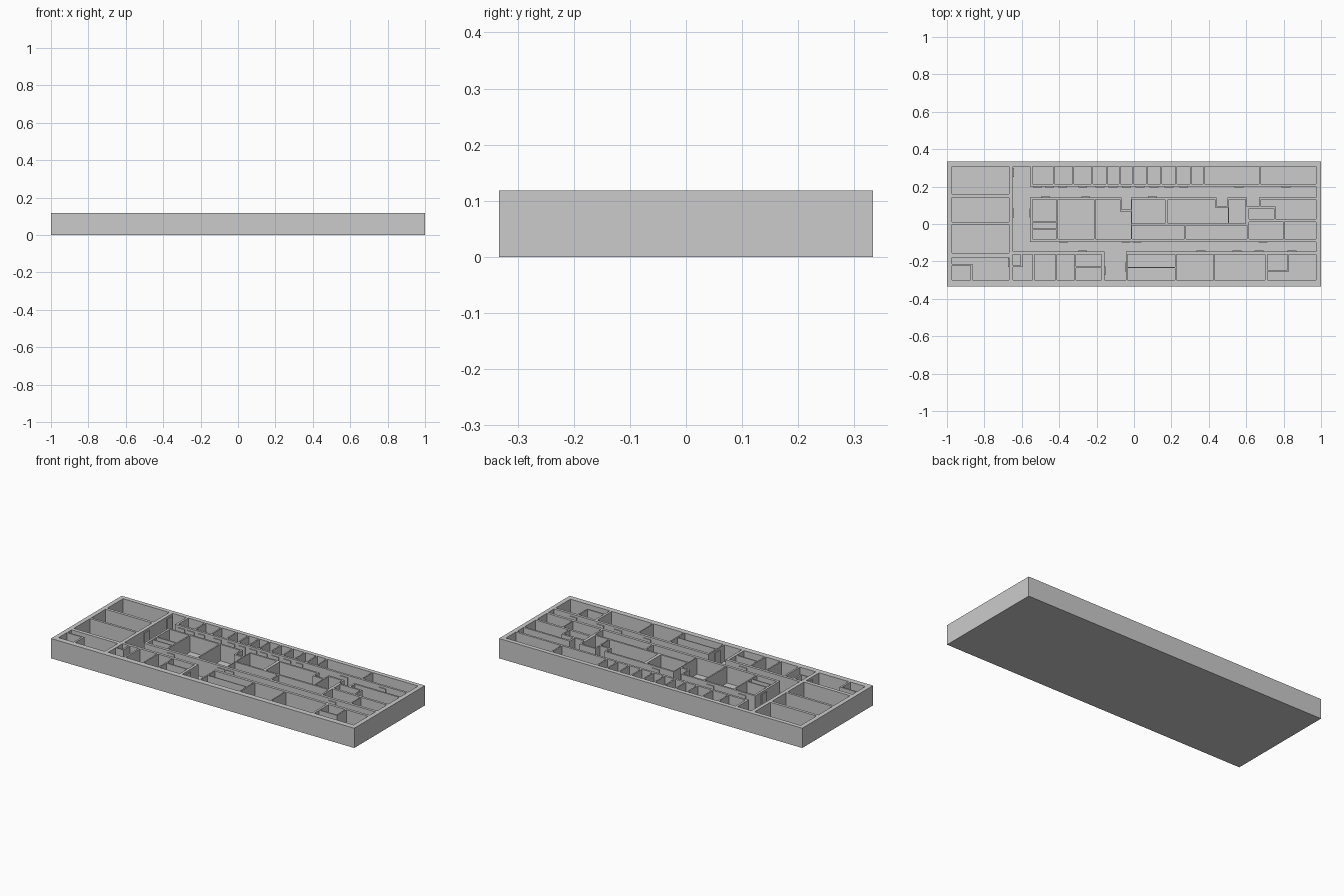
import bpy, bmesh

if "Cube" in bpy.data.objects:
    bpy.data.objects.remove(bpy.data.objects["Cube"])

# Plan dimensions are in thousandths of a unit
W, D = 1000, 333
FLOOR, TOP = 20, 118
XL, XR = -973, 973
rooms = []          # open areas: x0, x1, y0, y1


def add(*rects):
    rooms.extend(rects)


# Left wing: three plain rooms, and one with a closet
for y0, y1 in ((160, 307), (10, 143), (-156, -4)):
    add((XL, -668, y0, y1))
add((XL, -668, -215, -178), (-863, -668, -300, -215), (XL, -874, -300, -223))

# Corridors around the central block, plus the entrance passage
add((-646, -555, -148, 307), (-646, XR, 141, 200),
    (-646, XR, -148, -95), (-157, -44, -300, -148))

# Row of rooms along the back
split = [-546, -430, -324, -223, -146, -76, -7, 67, 146, 227, 304, 372, 671, 977]
for a, b in zip(split, split[1:]):
    add((a + 4, b - 4, 213, 307))

# Central block, left part
add((-542, -414, 15, 130), (-542, -414, -25, 7), (-542, -414, -79, -31),
    (-406, -215, -79, 130),
    (-207, -74, -79, 130), (-74, -17, -79, 66), (-66, -17, 77, 141))
# Central block, middle part
add((-12, 165, 2, 130), (183, 432, 2, 130), (432, 502, 2, 87),
    (440, 499, 97, 141), (507, 596, 2, 130),
    (-12, 269, -79, -9), (277, 604, -79, -9))
# Central block, right part
add((604, 668, 93, 141), (614, 748, 26, 82), (679, XR, 93, 130),
    (756, XR, 26, 93), (614, 799, -79, 12), (804, XR, -79, 12))

# Row of rooms along the front
add((-646, -606, -223, -164), (-596, -542, -300, -164), (-646, -596, -300, -229),
    (-531, -419, -300, -164), (-411, -317, -300, -164),
    (-309, -173, -226, -164), (-309, -173, -300, -234),
    (-36, 218, -229, -164), (-36, 218, -300, -234),
    (226, 424, -300, -164), (430, 700, -300, -164),
    (713, 821, -245, -164), (829, XR, -300, -164), (713, 829, -300, -253))


def finish(bm, name):
    bmesh.ops.remove_doubles(bm, verts=bm.verts, dist=1e-5)
    bmesh.ops.recalc_face_normals(bm, faces=bm.faces)
    me = bpy.data.meshes.new(name)
    bm.to_mesh(me)
    bm.free()
    ob = bpy.data.objects.new(name, me)
    bpy.context.collection.objects.link(ob)
    return ob


# Building shell: floor and walls as one stepped solid
xs = sorted({-W, W} | {v for r in rooms for v in r[:2]})
ys = sorted({-D, D} | {v for r in rooms for v in r[2:]})
nx, ny = len(xs) - 1, len(ys) - 1


def height(i, j):
    if not (0 <= i < nx and 0 <= j < ny):
        return 0
    cx, cy = (xs[i] + xs[i + 1]) / 2, (ys[j] + ys[j + 1]) / 2
    inside = any(r[0] < cx < r[1] and r[2] < cy < r[3] for r in rooms)
    return FLOOR if inside else TOP


bm = bmesh.new()


def quad(*pts):
    bm.faces.new([bm.verts.new([c / 1000 for c in p]) for p in pts])


def riser(p, q, a, b):
    steps = [z for z in (0, FLOOR, TOP) if min(a, b) <= z <= max(a, b)]
    for z0, z1 in zip(steps, steps[1:]):
        quad((*p, z0), (*q, z0), (*q, z1), (*p, z1))


for i in range(nx + 1):
    for j in range(ny + 1):
        h = height(i, j)
        if i < nx and j < ny:
            x0, x1, y0, y1 = xs[i], xs[i + 1], ys[j], ys[j + 1]
            for z in (0, h):
                quad((x0, y0, z), (x1, y0, z), (x1, y1, z), (x0, y1, z))
        if j < ny:
            riser((xs[i], ys[j]), (xs[i], ys[j + 1]), height(i - 1, j), h)
        if i < nx:
            riser((xs[i], ys[j]), (xs[i + 1], ys[j]), height(i, j - 1), h)
finish(bm, "building_shell")

# Doors: thin panels standing proud of the corridor walls
bm = bmesh.new()


def door(x, y, along_x):
    hx, hy = (24, 5) if along_x else (5, 24)
    ret = bmesh.ops.create_cube(bm, size=1)
    for v in ret["verts"]:
        v.co = ((x + 2 * hx * v.co.x) / 1000, (y + 2 * hy * v.co.y) / 1000,
                (FLOOR if v.co.z < 0 else 105) / 1000)


for y, row in ((200, [-515, -451, -381, -274, -183, -113, -39, 31, 106, 186, 266, 561, 812]),
               (141, [-472, -258, 100]),
               (-95, [-376, -44, 15, 689]),
               (-148, [-274, 357, 550, 668, 845])):
    for x in row:
        door(x, y, True)
for x, y in ((-646, 275), (-646, 60), (-555, 60), (-668, -207), (-157, -250), (-44, -229)):
    door(x, y, False)
finish(bm, "doors")
